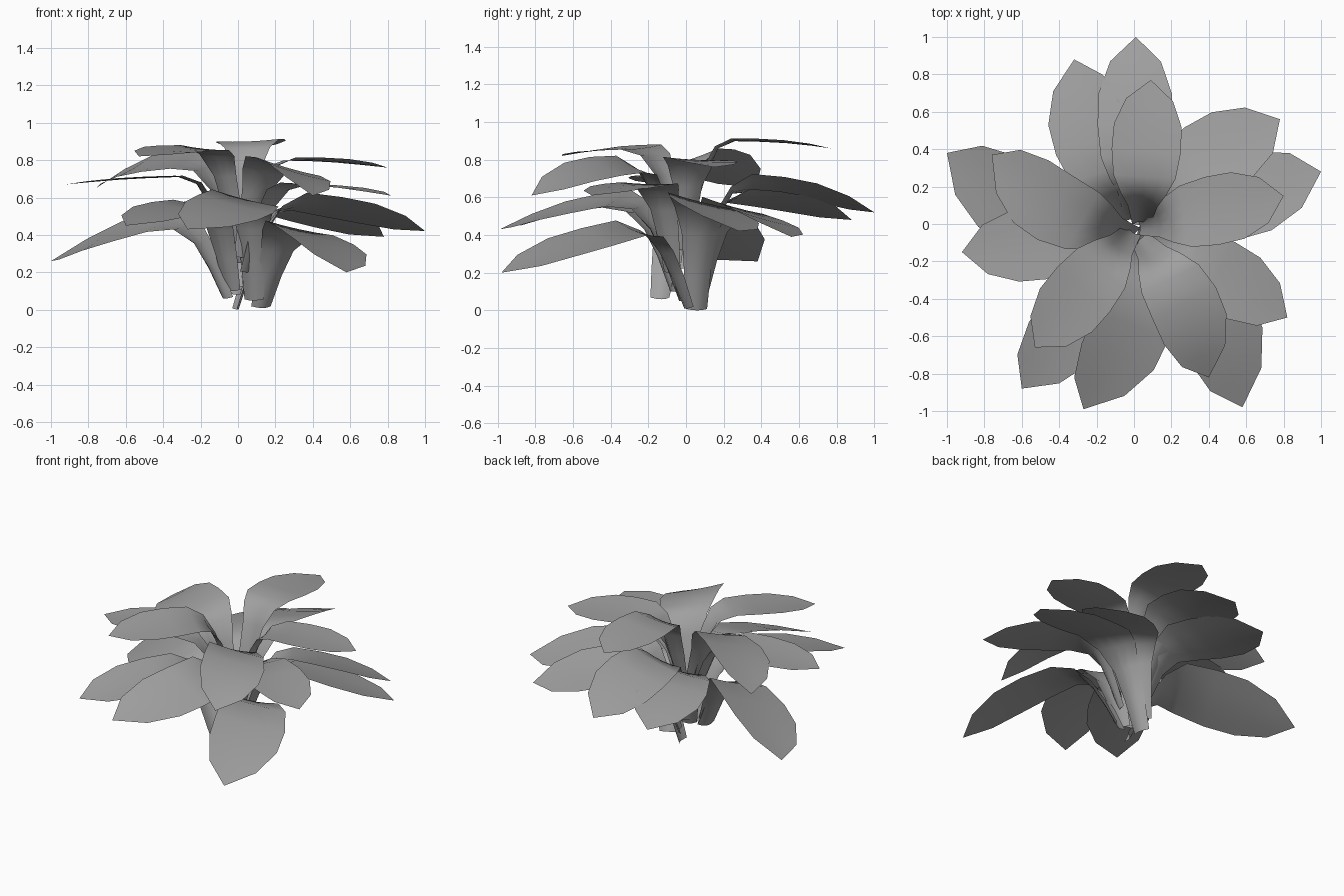
import bpy, math
from mathutils import Vector

# profile stations: distance along leaf, height share (stem), droop share (blade), width, cup
STATIONS = [
    (0.00, 0.00, 0.00, 0.26, 0.40),
    (0.07, 0.38, 0.00, 0.34, 0.40),
    (0.14, 0.70, 0.00, 0.43, 0.30),
    (0.21, 0.92, 0.00, 0.66, 0.10),
    (0.32, 1.00, 0.00, 0.90, 0.04),
    (0.50, 1.00, 0.20, 1.00, 0.04),
    (0.68, 1.00, 0.43, 0.98, 0.04),
    (0.86, 1.00, 0.74, 0.68, 0.04),
    (1.00, 1.00, 1.00, 0.00, 0.00),
]

leaf_grey = bpy.data.materials.new("leaf_grey")
leaf_grey.diffuse_color = (0.35, 0.35, 0.35, 1)


def leaf(name, curl, base, tip, peak, width, skew, roll):
    """Arching leaf: folded stem rising to peak, then a drooping, slightly rolled blade."""
    base, tip = Vector(base), Vector(tip)
    run = Vector((tip.x - base.x, tip.y - base.y, 0))
    side = Vector((-run.y, run.x, 0)).normalized()
    spine = []
    for t, h, d, w, c in STATIONS:
        p = base + run * t + side * skew * math.sin(math.pi * t)
        p.z = base.z + (peak - base.z) * h - (peak - tip.z) * d ** curl
        spine.append(p)
    verts, faces = [], []
    for i, (t, h, d, w, c) in enumerate(STATIONS[:-1]):
        tangent = (spine[i + 1] - spine[max(i - 1, 0)]).normalized()
        normal = tangent.cross(side).normalized()
        twist = roll * min(1, max(0, (t - 0.1) / 0.2))
        for u in (-1, -0.5, 0, 0.5, 1):
            half = width * w / 2
            v = spine[i] + side * u * half + normal * c * half * (u * u - 0.3 * c)
            v.z -= twist * u * half
            verts.append(v)
    for i in range(len(STATIONS) - 2):
        for j in range(4):
            a = i * 5 + j
            faces.append((a, a + 1, a + 6, a + 5))
    verts.append(spine[-1])
    last = len(verts) - 1
    for j in range(4):
        faces.append((last - 5 + j, last - 4 + j, last))
    low = min(v.z for v in verts)
    if low < 0:
        verts = [v - Vector((0, 0, low)) for v in verts]
    mesh = bpy.data.meshes.new(name)
    mesh.from_pydata([tuple(v) for v in verts], [], faces)
    mesh.materials.append(leaf_grey)
    for p in mesh.polygons:
        p.use_smooth = True
    bpy.context.collection.objects.link(bpy.data.objects.new(name, mesh))


# base, tip, peak height, width, sideways bow, roll
LOWER = [
    ((0.00, 0.06, 0.00), (1.00, 0.28, 0.42), 0.57, 0.44, -0.04, 0.24),
    ((0.13, 0.00, 0.01), (0.58, -0.98, 0.20), 0.43, 0.44, 0.07, 0.20),
    ((-0.07, -0.13, 0.06), (-1.00, 0.38, 0.26), 0.48, 0.44, 0.06, 0.36),
    ((0.08, -0.03, 0.05), (-0.27, -0.99, 0.43), 0.59, 0.42, 0.09, 0.24),
    ((0.00, 0.08, 0.08), (0.78, 0.56, 0.39), 0.55, 0.42, 0.02, 0.24),
]
MIDDLE = [
    ((-0.04, -0.07, 0.10), (-0.60, -0.88, 0.45), 0.56, 0.40, 0.03, 0.12),
    ((-0.03, 0.02, 0.12), (-0.32, 0.88, 0.48), 0.60, 0.41, 0.05, 0.20),
    ((0.00, 0.05, 0.15), (0.01, 1.00, 0.52), 0.67, 0.40, 0.00, 0.26),
    ((0.05, -0.08, 0.20), (0.82, -0.50, 0.61), 0.67, 0.38, 0.03, 0.02),
    ((-0.03, -0.05, 0.22), (-0.92, -0.15, 0.67), 0.71, 0.39, 0.00, 0.00),
]
UPPER = [
    ((0.00, -0.06, 0.25), (-0.76, 0.37, 0.65), 0.80, 0.39, 0.08, 0.30),
    ((0.03, -0.08, 0.28), (0.40, -0.82, 0.61), 0.77, 0.38, 0.06, 0.26),
    ((0.03, -0.01, 0.32), (0.80, 0.15, 0.76), 0.80, 0.37, 0.00, 0.05),
    ((-0.01, -0.04, 0.36), (-0.53, -0.66, 0.82), 0.86, 0.37, 0.00, 0.08),
    ((0.04, 0.01, 0.40), (0.09, 0.77, 0.86), 0.90, 0.37, 0.00, 0.04),
]
for tier, curl, rows in (("lower", 1.0, LOWER), ("middle", 1.2, MIDDLE), ("upper", 1.6, UPPER)):
    for n, row in enumerate(rows, 1):
        leaf(f"{tier}_leaf_{n}", curl, *row)
